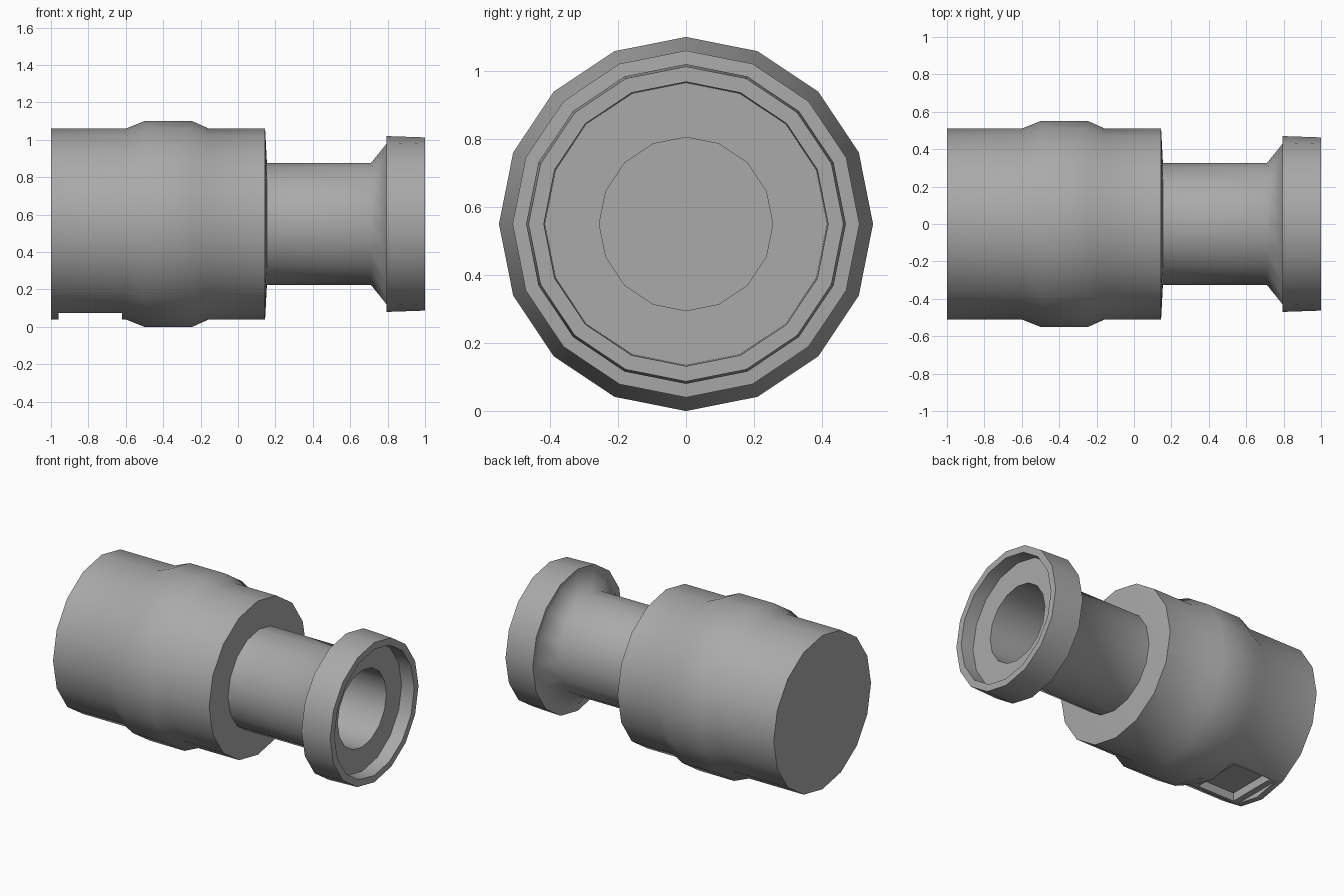
import bpy
import bmesh
from math import cos, sin, pi, radians

if "Cube" in bpy.data.objects:
    bpy.data.objects.remove(bpy.data.objects["Cube"], do_unlink=True)

SIDES = 16
AXIS_Z = 0.55

grey = bpy.data.materials.new("plain grey")
grey.use_nodes = True
grey.diffuse_color = (0.40, 0.40, 0.40, 1)
grey.node_tree.nodes["Principled BSDF"].inputs["Base Color"].default_value = (0.40, 0.40, 0.40, 1)


def add_object(name, bm):
    bmesh.ops.recalc_face_normals(bm, faces=bm.faces)
    mesh = bpy.data.meshes.new(name)
    bm.to_mesh(mesh)
    bm.free()
    mesh.materials.append(grey)
    obj = bpy.data.objects.new(name, mesh)
    bpy.context.collection.objects.link(obj)
    return obj


def lathe(name, profile):
    """Turn (x, radius) points around the long axis and cap both ends."""
    bm = bmesh.new()
    rings = []
    for x, r in profile:
        angles = [2 * pi * i / SIDES for i in range(SIDES)]
        rings.append([bm.verts.new((x, r * cos(a), AXIS_Z + r * sin(a))) for a in angles])
    for a, b in zip(rings, rings[1:]):
        for i in range(SIDES):
            j = (i + 1) % SIDES
            bm.faces.new((a[i], a[j], b[j], b[i]))
    bm.faces.new(rings[0])
    bm.faces.new(rings[-1])
    return add_object(name, bm)


def box(name, x0, x1, half_y, z0, z1):
    bm = bmesh.new()
    bmesh.ops.create_cube(bm, size=1)
    for v in bm.verts:
        v.co.x = x1 if v.co.x > 0 else x0
        v.co.y = half_y if v.co.y > 0 else -half_y
        v.co.z = z1 if v.co.z > 0 else z0
    return add_object(name, bm)


def select_only(obj):
    bpy.ops.object.select_all(action="DESELECT")
    obj.select_set(True)
    bpy.context.view_layer.objects.active = obj


def cut(obj, cutter):
    select_only(obj)
    mod = obj.modifiers.new("cut", "BOOLEAN")
    mod.operation = "DIFFERENCE"
    mod.solver = "EXACT"
    mod.object = cutter
    bpy.ops.object.modifier_apply(modifier=mod.name)
    bpy.data.objects.remove(cutter, do_unlink=True)


# Wide body with a swollen middle band
body = lathe("body", [(-1, 0.51), (-0.6, 0.51), (-0.5, 0.55), (-0.245, 0.55),
                      (-0.155, 0.51), (0.145, 0.51), (0.155, 0.32)])

# Stepped recess in the underside
cut(body, box("recess_step", -0.96, -0.62, 0.2, -0.1, 0.075))
cut(body, box("recess_pocket", -0.92, -0.645, 0.17, -0.1, 0.13))

# Neck, flared collar, rim recess and bore
neck = lathe("neck_and_collar", [(0.14, 0.325), (0.71, 0.325), (0.795, 0.43), (0.795, 0.47),
                                 (1, 0.463), (1, 0.418), (0.91, 0.415), (0.91, 0.255),
                                 (0.16, 0.255)])

for obj in (body, neck):
    select_only(obj)
    bpy.ops.object.shade_smooth_by_angle(angle=radians(55))
